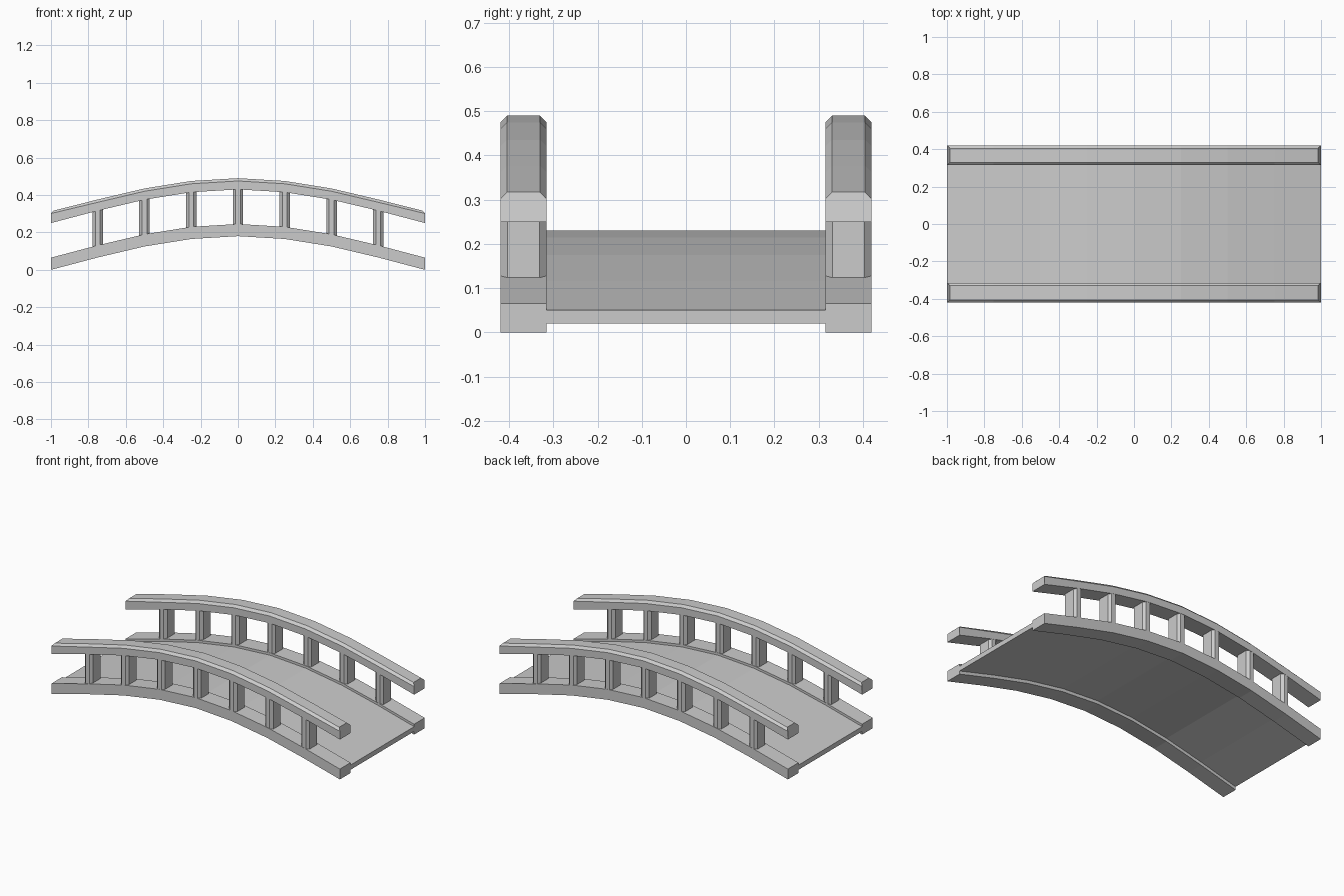
import bpy, bmesh

if "Cube" in bpy.data.objects:
    bpy.data.objects.remove(bpy.data.objects["Cube"])

# Arch: height of the stringer underside at each quarter step from the middle
RISE = [0.18, 0.165, 0.125, 0.066, 0.0]
STATIONS = [(i / 4, RISE[abs(i)]) for i in range(-4, 5)]
Y_MID, HALF_W, CH = 0.3675, 0.0525, 0.015


def add_object(name, bm):
    bmesh.ops.recalc_face_normals(bm, faces=bm.faces)
    mesh = bpy.data.meshes.new(name)
    bm.to_mesh(mesh)
    bm.free()
    ob = bpy.data.objects.new(name, mesh)
    bpy.context.collection.objects.link(ob)
    return ob


def loft(name, rings):
    """Skin a list of equal-sized rings and cap both ends."""
    bm = bmesh.new()
    loops = [[bm.verts.new(p) for p in ring] for ring in rings]
    n = len(loops[0])
    for a, b in zip(loops, loops[1:]):
        for k in range(n):
            bm.faces.new((a[k], a[(k + 1) % n], b[(k + 1) % n], b[k]))
    bm.faces.new(loops[0])
    bm.faces.new(loops[-1])
    return add_object(name, bm)


def arch(name, stations, section):
    return loft(name, [[(x, y, z + dz) for y, dz in section] for x, z in stations])


# Deck: one thin slab following the arch
arch("deck", STATIONS, [(-0.316, 0.02), (0.316, 0.02), (0.316, 0.05), (-0.316, 0.05)])

for side, tag in ((-1, "front"), (1, "back")):
    y0, y1 = side * Y_MID - HALF_W, side * Y_MID + HALF_W

    # Side stringer
    arch(tag + "_stringer", STATIONS, [(y0, 0), (y1, 0), (y1, 0.065), (y0, 0.065)])

    # Handrail with chamfered top edges and chamfered ends
    rings = []
    for x, z in STATIONS:
        end = abs(x) == 1
        xt = x * (1 - CH) if end else x
        top = 0.317 if end else z + 0.31
        shoulder = 0.301 if end else z + 0.295
        rings.append([(x, y0, z + 0.25), (x, y1, z + 0.25), (x, y1, shoulder),
                      (xt, y1 - CH, top), (xt, y0 + CH, top), (x, y0, shoulder)])
    loft(tag + "_handrail", rings)

    # Balusters with chamfered upright edges
    hx, hy = 0.028, HALF_W - 0.001
    outline = [(-hx + CH, -hy), (hx - CH, -hy), (hx, -hy + CH), (hx, hy - CH),
               (hx - CH, hy), (-hx + CH, hy), (-hx, hy - CH), (-hx, -hy + CH)]
    for i, (x, z) in enumerate(STATIONS[1:-1]):
        loft(f"{tag}_baluster_{i + 1}",
             [[(x + px, side * Y_MID + py, h) for px, py in outline]
              for h in (z + 0.045, z + 0.265)])
